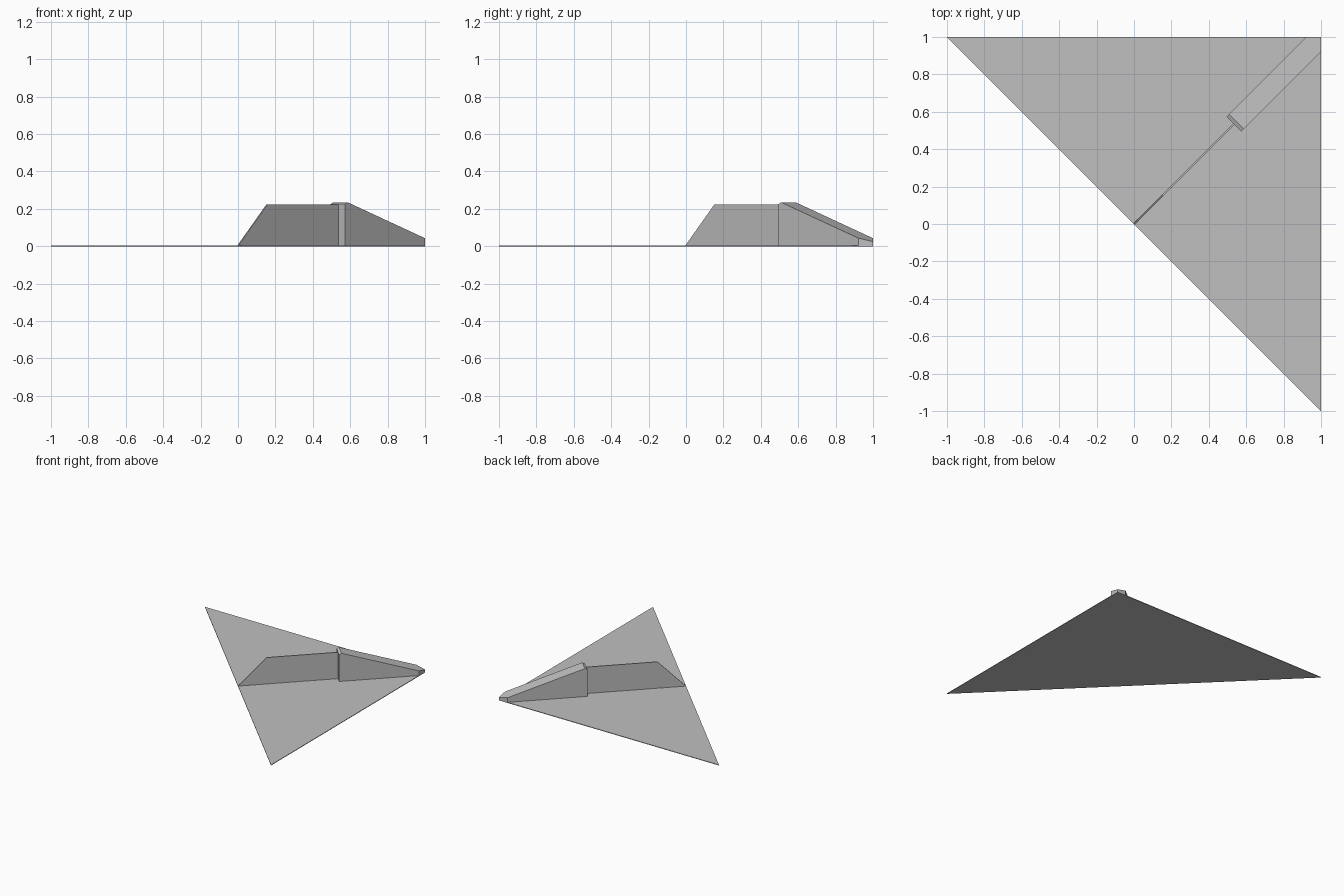
import bpy, bmesh
from math import sqrt, pi
from mathutils import Matrix, Vector

if "Cube" in bpy.data.objects:
    bpy.data.objects.remove(bpy.data.objects["Cube"])

T = 0.005            # wing plate thickness
NOSE = sqrt(2)       # distance from the centre to the nose along the diagonal

grey = bpy.data.materials.new("light grey")
grey.diffuse_color = (0.527, 0.527, 0.527, 1)
grey.use_nodes = True
grey.node_tree.nodes["Principled BSDF"].inputs["Base Color"].default_value = grey.diffuse_color


def extrude_profile(name, points, direction, cuts=()):
    """Extrude a flat outline into a solid, then trim it with planes."""
    bm = bmesh.new()
    face = bm.faces.new([bm.verts.new(p) for p in points])
    ext = bmesh.ops.extrude_face_region(bm, geom=[face], use_keep_orig=True)
    moved = [g for g in ext["geom"] if isinstance(g, bmesh.types.BMVert)]
    bmesh.ops.translate(bm, verts=moved, vec=Vector(direction))
    for co, no in cuts:
        geom = bm.verts[:] + bm.edges[:] + bm.faces[:]
        cut = bmesh.ops.bisect_plane(bm, geom=geom, plane_co=co, plane_no=no,
                                     clear_outer=True)
        edges = [g for g in cut["geom_cut"] if isinstance(g, bmesh.types.BMEdge)]
        bmesh.ops.contextual_create(bm, geom=edges)
    bmesh.ops.recalc_face_normals(bm, faces=bm.faces[:])
    mesh = bpy.data.meshes.new(name)
    bm.to_mesh(mesh)
    bm.free()
    mesh.materials.append(grey)
    obj = bpy.data.objects.new(name, mesh)
    bpy.context.collection.objects.link(obj)
    return obj


def diagonal_part(name, profile, width, cuts=()):
    """Side profile (distance, height) centred on the diagonal of the wing."""
    turn = Matrix.Rotation(pi / 4, 3, "Z")
    points = [turn @ Vector((u, -width / 2, z)) for u, z in profile]
    return extrude_profile(name, points, turn @ Vector((0, width, 0)), cuts)


# Flat triangular wing
extrude_profile("wing", [(-1, 1, 0), (1, -1, 0), (1, 1, 0)], (0, 0, T))

# Thin upright fin running from the trailing edge to the body
diagonal_part("tail_fin", [(0, T), (0.755, T), (0.755, 0.222), (0.217, 0.222)], 0.008)

# Wedge body, trimmed flush with the two leading edges of the wing
diagonal_part("body",
              [(0.755, T), (NOSE + 0.1, T), (NOSE + 0.1, -0.0078 + 0.001 + T),
               (NOSE, 0.025), (0.774, 0.235), (0.755, 0.225)][:2]
              + [(NOSE + 0.05, 0.0086), (0.774, 0.235), (0.755, 0.225)],
              0.11,
              cuts=[((1, 0, 0), (1, 0, 0)), ((0, 1, 0), (0, 1, 0))])
